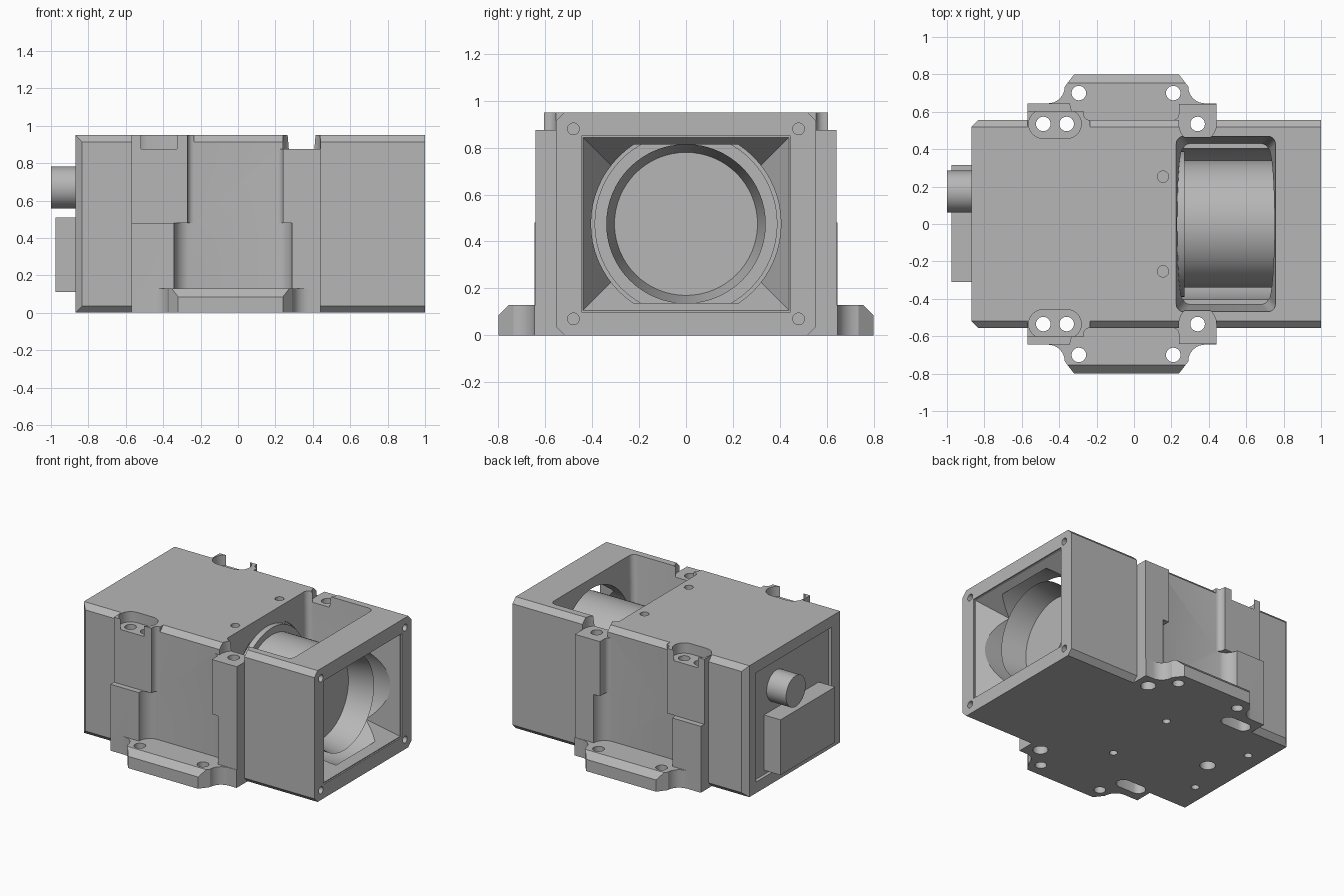
import bpy, bmesh, math
from mathutils import Matrix, Vector

old = bpy.data.objects.get("Cube")
if old:
    bpy.data.objects.remove(old, do_unlink=True)

grey = bpy.data.materials.new("machined_grey")
grey.use_nodes = True
GREY = (0.47, 0.47, 0.47, 1)
grey.diffuse_color = GREY
grey.node_tree.nodes["Principled BSDF"].inputs["Base Color"].default_value = GREY


def finish(name, bm):
    bmesh.ops.recalc_face_normals(bm, faces=bm.faces)
    mesh = bpy.data.meshes.new(name)
    bm.to_mesh(mesh)
    bm.free()
    mesh.materials.append(grey)
    obj = bpy.data.objects.new(name, mesh)
    bpy.context.collection.objects.link(obj)
    return obj


def add_box(bm, lo, hi):
    lo, hi = Vector(lo), Vector(hi)
    m = Matrix.Translation((lo + hi) / 2) @ Matrix.Diagonal((*(hi - lo), 1))
    bmesh.ops.create_cube(bm, size=1, matrix=m)


def box(name, lo, hi):
    bm = bmesh.new()
    add_box(bm, lo, hi)
    return finish(name, bm)


def prism(name, pts, z0, z1, side=1, chamfer_y=None):
    """Extrude an outline upward; side=-1 mirrors it across y."""
    bm = bmesh.new()
    face = bm.faces.new([bm.verts.new((x, y * side, z0)) for x, y in pts])
    geo = bmesh.ops.extrude_face_region(bm, geom=[face])["geom"]
    top = [v for v in geo if isinstance(v, bmesh.types.BMVert)]
    bmesh.ops.translate(bm, verts=top, vec=(0, 0, z1 - z0))
    if chamfer_y:
        edges = [e for e in bm.edges if all(v.co.z > z1 - 0.001 and abs(v.co.y) > chamfer_y for v in e.verts)]
        bmesh.ops.bevel(bm, geom=edges, offset=0.045, segments=1, affect='EDGES')
    return finish(name, bm)


def rod(name, center, r, depth, axis='Z', segs=32):
    bm = bmesh.new()
    rot = Matrix.Rotation(math.pi / 2, 4, 'Y') if axis == 'X' else Matrix()
    bmesh.ops.create_cone(bm, cap_ends=True, segments=segs, radius1=r, radius2=r,
                          depth=depth, matrix=Matrix.Translation(center) @ rot)
    return finish(name, bm)


def frustum(name, a, b):
    """Join two four-sided loops into a tapered block."""
    bm = bmesh.new()
    va, vb = ([bm.verts.new(p) for p in loop] for loop in (a, b))
    bm.faces.new(va)
    bm.faces.new(vb)
    for i in range(4):
        j = (i + 1) % 4
        bm.faces.new((va[i], va[j], vb[j], vb[i]))
    return bm


def arc(cx, cy, r, a0, a1, n=8):
    steps = [math.radians(a0 + (a1 - a0) * i / n) for i in range(n + 1)]
    return [(cx + r * math.cos(a), cy + r * math.sin(a)) for a in steps]


def combine(obj, tool, op='DIFFERENCE'):
    mod = obj.modifiers.new("combine", 'BOOLEAN')
    mod.operation, mod.object, mod.solver = op, tool, 'EXACT'
    bpy.context.view_layer.objects.active = obj
    bpy.ops.object.modifier_apply(modifier=mod.name)
    bpy.data.objects.remove(tool, do_unlink=True)


# Housing block with chamfered long edges and chamfered rear corners
bm = bmesh.new()
add_box(bm, (-0.87, -0.555, 0), (1, 0.555, 0.95))
edges = []
for e in bm.edges:
    d = e.verts[0].co - e.verts[1].co
    if abs(d.x) > 1 or (abs(d.z) > 0.5 and e.verts[0].co.x < 0):
        edges.append(e)
bmesh.ops.bevel(bm, geom=edges, offset=0.037, segments=1, affect='EDGES')
housing = finish("housing", bm)

# Mounting flanges and bosses on both sides
flange = ([(-0.57, 0.4), (-0.57, 0.645)] + arc(-0.46, 0.735, 0.09, 270, 360)
          + [(-0.32, 0.8), (0.24, 0.8)] + arc(0.38, 0.735, 0.09, 180, 270)
          + [(0.44, 0.645), (0.44, 0.4)])
low_left = ([(-0.57, 0.4), (-0.57, 0.645), (-0.39, 0.645)]
            + arc(-0.25, 0.645, 0.092, 180, 270) + [(-0.25, 0.4)])
high_left = ([(-0.57, 0.4), (-0.57, 0.605), (-0.27, 0.605)]
             + arc(-0.235, 0.59, 0.035, 180, 270, 5) + [(-0.235, 0.4)])
low_right = ([(0.44, 0.4), (0.44, 0.642), (0.29, 0.642)]
             + arc(0.2, 0.645, 0.09, 360, 270) + [(0.2, 0.4)])
high_right = ([(0.44, 0.4), (0.44, 0.642), (0.24, 0.642)]
              + arc(0.205, 0.59, 0.035, 360, 270, 5) + [(0.205, 0.4)])
for s in (1, -1):
    combine(housing, prism("flange", flange, 0, 0.13, s, 0.78), 'UNION')
    combine(housing, prism("lower_boss", low_left, 0, 0.48, s), 'UNION')
    combine(housing, prism("upper_boss", high_left, 0.48, 0.95, s), 'UNION')
    combine(housing, prism("lower_boss", low_right, 0, 0.48, s), 'UNION')
    combine(housing, prism("upper_boss", high_right, 0.48, 0.875, s), 'UNION')

# Counterbores and bolt holes on both sides
slot = arc(-0.485, 0.535, 0.078, 90, 270, 12) + arc(-0.36, 0.535, 0.078, -90, 90, 12)
pocket = [(0.44, 0.8), (0.24, 0.8)] + arc(0.34, 0.535, 0.1, 180, 360, 14)
under_slot = arc(-0.485, 0.535, 0.05, 90, 270) + arc(-0.36, 0.535, 0.05, -90, 90)
for s in (1, -1):
    combine(housing, prism("slot_cut", slot, 0.875, 1.1, s))
    combine(housing, prism("pocket_cut", pocket, 0.875, 1.1, s))
    combine(housing, prism("under_slot_cut", under_slot, -0.1, 0.1, s))
    combine(housing, rod("under_cut", (0.34, 0.55 * s, 0), 0.05, 0.2))
    for x, y in ((-0.485, 0.535), (-0.36, 0.535), (0.34, 0.535), (-0.295, 0.70), (0.21, 0.70)):
        combine(housing, rod("bolt_cut", (x, y * s, 0.5), 0.039, 1.4, segs=24))
    combine(housing, rod("top_screw_cut", (0.155, 0.253 * s, 0.95), 0.03, 0.1, segs=24))
    for x in (-0.05, -0.75):
        combine(housing, rod("base_screw_cut", (x, 0.27 * s, 0), 0.027, 0.1, segs=24))
    for z in (0.07, 0.88):
        combine(housing, rod("corner_screw_cut", (1, 0.48 * s, z), 0.025, 0.1, 'X', 24))
combine(housing, rod("base_port_cut", (-0.63, 0, 0), 0.052, 0.2))

# Round bore, tapered square mouth and tapered top window
MID = 0.475
combine(housing, rod("bore_cut", (0.585, 0, MID), 0.405, 0.71, 'X', 64))


def mouth_loop(x, hy, hz):
    return [(x, -hy, MID - hz), (x, hy, MID - hz), (x, hy, MID + hz), (x, -hy, MID + hz)]


def window_loop(z, x0, x1, hy):
    return [(x0, -hy, z), (x1, -hy, z), (x1, hy, z), (x0, hy, z)]


combine(housing, finish("mouth_cut", frustum("mouth", mouth_loop(1.0, 0.445, 0.375),
                                            mouth_loop(0.68, 0.245, 0.175))))
combine(housing, box("mouth_lip_cut", (0.99, -0.445, 0.1), (1.1, 0.445, 0.85)))
bm = frustum("window", window_loop(0.96, 0.225, 0.757, 0.47), window_loop(0.5, 0.26, 0.72, 0.43))
uprights = [e for e in bm.edges if abs(e.verts[0].co.z - e.verts[1].co.z) > 0.1]
bmesh.ops.bevel(bm, geom=uprights, offset=0.04, segments=5, profile=0.5, affect='EDGES')
combine(housing, finish("window_cut", bm))

# Shallow recess in the rear face
combine(housing, box("rear_recess_cut", (-1, -0.42, 0.08), (-0.845, 0.44, 0.87)))

# Lens barrel with a recessed front disc
bm = bmesh.new()
bmesh.ops.create_cone(bm, cap_ends=True, segments=64, radius1=0.34, radius2=0.34, depth=0.65,
                      matrix=Matrix.Translation((0.525, 0, MID)) @ Matrix.Rotation(math.pi / 2, 4, 'Y'))
bm.normal_update()
cap = [f for f in bm.faces if f.normal.x > 0.9]
bmesh.ops.inset_region(bm, faces=cap, thickness=0.035)
bmesh.ops.translate(bm, verts=cap[0].verts, vec=(-0.18, 0, 0))
finish("lens_barrel", bm)
rod("barrel_collar", (0.235, 0, MID), 0.39, 0.07, 'X', 64)

# Rear connector block and round plug
box("connector_block", (-0.977, -0.31, 0.11), (-0.84, 0.315, 0.51))
rod("round_plug", (-0.92, 0.173, 0.67), 0.112, 0.16, 'X', 48)

# Smooth curved faces, keep sharp edges
for obj in bpy.context.scene.objects:
    obj.select_set(obj.type == 'MESH')
bpy.context.view_layer.objects.active = housing
bpy.ops.object.shade_smooth_by_angle(angle=math.radians(25))
